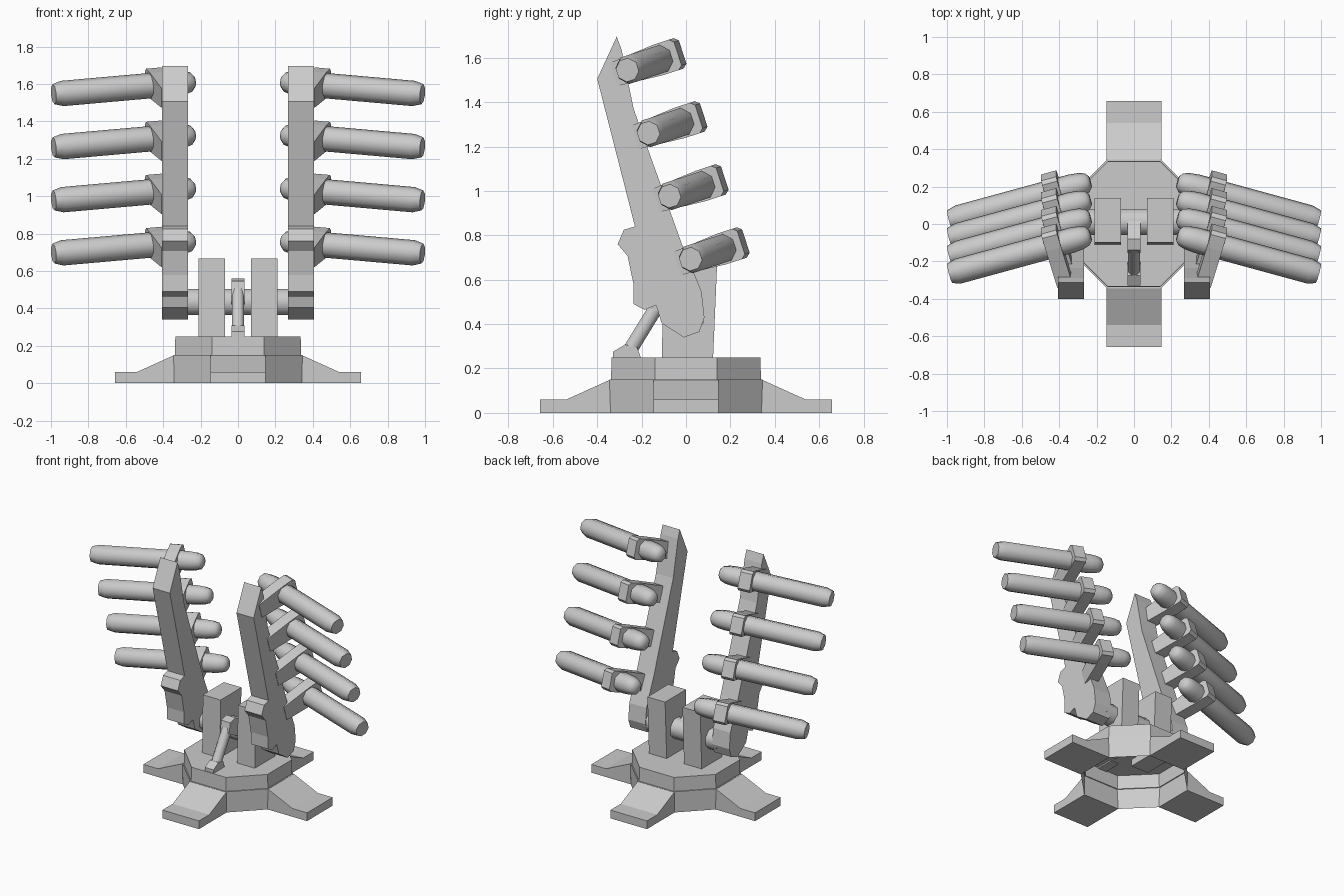
import bpy, bmesh
from math import radians, cos, sin, pi
from mathutils import Matrix, Vector

if "Cube" in bpy.data.objects:
    bpy.data.objects.remove(bpy.data.objects["Cube"])


def finish(bm, name, matrix=None, smooth=None):
    if matrix is not None:
        bm.transform(matrix)
    bmesh.ops.recalc_face_normals(bm, faces=bm.faces[:])
    me = bpy.data.meshes.new(name)
    bm.to_mesh(me)
    bm.free()
    ob = bpy.data.objects.new(name, me)
    bpy.context.collection.objects.link(ob)
    if smooth:
        bpy.ops.object.select_all(action='DESELECT')
        ob.select_set(True)
        bpy.context.view_layer.objects.active = ob
        bpy.ops.object.shade_smooth_by_angle(angle=radians(smooth))
    return ob


def prism(name, profile, x0, x1, matrix=None):
    """Extrude a (y, z) profile from x0 to x1."""
    bm = bmesh.new()
    face = bm.faces.new([bm.verts.new((x0, y, z)) for y, z in profile])
    ext = bmesh.ops.extrude_face_region(bm, geom=[face])
    moved = [v for v in ext['geom'] if isinstance(v, bmesh.types.BMVert)]
    bmesh.ops.translate(bm, verts=moved, vec=(x1 - x0, 0, 0))
    return finish(bm, name, matrix)


def lathe(name, profile, matrix=None, sides=8, caps=(True, True), smooth=None):
    """Turn a (radius, height) profile around z."""
    bm = bmesh.new()
    rings = []
    for r, h in profile:
        angs = [(i + 0.5) * 2 * pi / sides for i in range(sides)]
        rings.append([bm.verts.new((r * cos(a), r * sin(a), h)) for a in angs])
    for a, b in zip(rings, rings[1:]):
        for i in range(sides):
            j = (i + 1) % sides
            bm.faces.new((a[i], a[j], b[j], b[i]))
    for ring, cap in ((rings[0], caps[0]), (rings[-1], caps[1])):
        if cap:
            bm.faces.new(ring)
    return finish(bm, name, matrix, smooth)


# Octagonal base, hollow underneath, with a turntable on top
k = 1 / cos(pi / 8)
lathe("base_shell", [(0.345 * k, 0), (0.345 * k, 0.15), (0.338 * k, 0.15),
                     (0.335 * k, 0.25)], caps=(False, True))

# Four sloping feet
foot = [(0.34, 0), (0.658, 0), (0.658, 0.06), (0.54, 0.06), (0.345, 0.148)]
for i in range(4):
    prism("foot", foot, -0.147, 0.147, Matrix.Rotation(i * pi / 2, 4, 'Z'))

# Axle through both pillars and arms
x_axis = Matrix.Rotation(pi / 2, 4, 'Y')
lathe("axle", [(0.075, -0.3), (0.075, 0.3)],
      Matrix.Translation((0, 0.01, 0.433)) @ x_axis, smooth=50)

# Hydraulic strut: foot bracket, cylinder and axle lug
prism("strut_bracket", [(-0.33, 0.24), (-0.2, 0.24), (-0.22, 0.295),
                        (-0.275, 0.308), (-0.33, 0.275)], -0.035, 0.035)
a, b = Vector((0, -0.26, 0.27)), Vector((0, -0.125, 0.49))
lathe("strut_cylinder", [(0.035, 0), (0.035, (b - a).length)],
      Matrix.Translation(a) @ (b - a).to_track_quat('Z', 'Y').to_matrix().to_4x4(), smooth=50)
prism("strut_lug", [(-0.155, 0.47), (-0.14, 0.545), (-0.08, 0.56), (0.02, 0.5),
                    (0.02, 0.39), (-0.08, 0.43)], -0.036, 0.036)

arm = [(-0.312, 1.695), (-0.40, 1.505), (-0.23, 0.84), (-0.28, 0.825),
       (-0.308, 0.76), (-0.263, 0.707), (-0.236, 0.577), (-0.236, 0.49),
       (-0.186, 0.464), (-0.135, 0.485), (-0.11, 0.405), (-0.01, 0.34),
       (0.06, 0.365), (0.083, 0.43), (0.07, 0.545), (0.04, 0.62),
       (-0.015, 0.75), (-0.236, 1.37), (-0.29, 1.635)]
tube = [(0.03, -0.205), (0.052, -0.187), (0.063, -0.15), (0.068, -0.1),
        (0.068, 0.53), (0.054, 0.578)]
bracket = [(-0.22, -0.055), (0.0, -0.072), (0.075, -0.072), (0.095, -0.055),
           (0.095, 0.055), (0.075, 0.072), (0.0, 0.072), (-0.22, 0.055)]
tilt = Matrix.Rotation(radians(18), 4, 'X') @ Matrix.Rotation(radians(-16), 4, 'Z')

# Each side: pillar, arm and four tubes in brackets
for side, s in (("right", 1), ("left", -1)):
    flip = Matrix.Diagonal((s, 1, 1, 1))
    prism(side + "_pillar", [(-0.11, 0.2), (0.12, 0.2), (0.14, 0.667), (-0.1, 0.667)],
          0.07, 0.212, flip)
    prism(side + "_arm", arm, 0.268, 0.406, flip)
    for i in range(4):
        place = flip @ Matrix.Translation((0.43, -0.113 + 0.095 * i, 1.594 - 0.284 * i)) @ tilt
        lathe(side + "_tube", tube, place @ x_axis, smooth=50)
        prism(side + "_tube_bracket", bracket, -0.042, 0.042, place)
